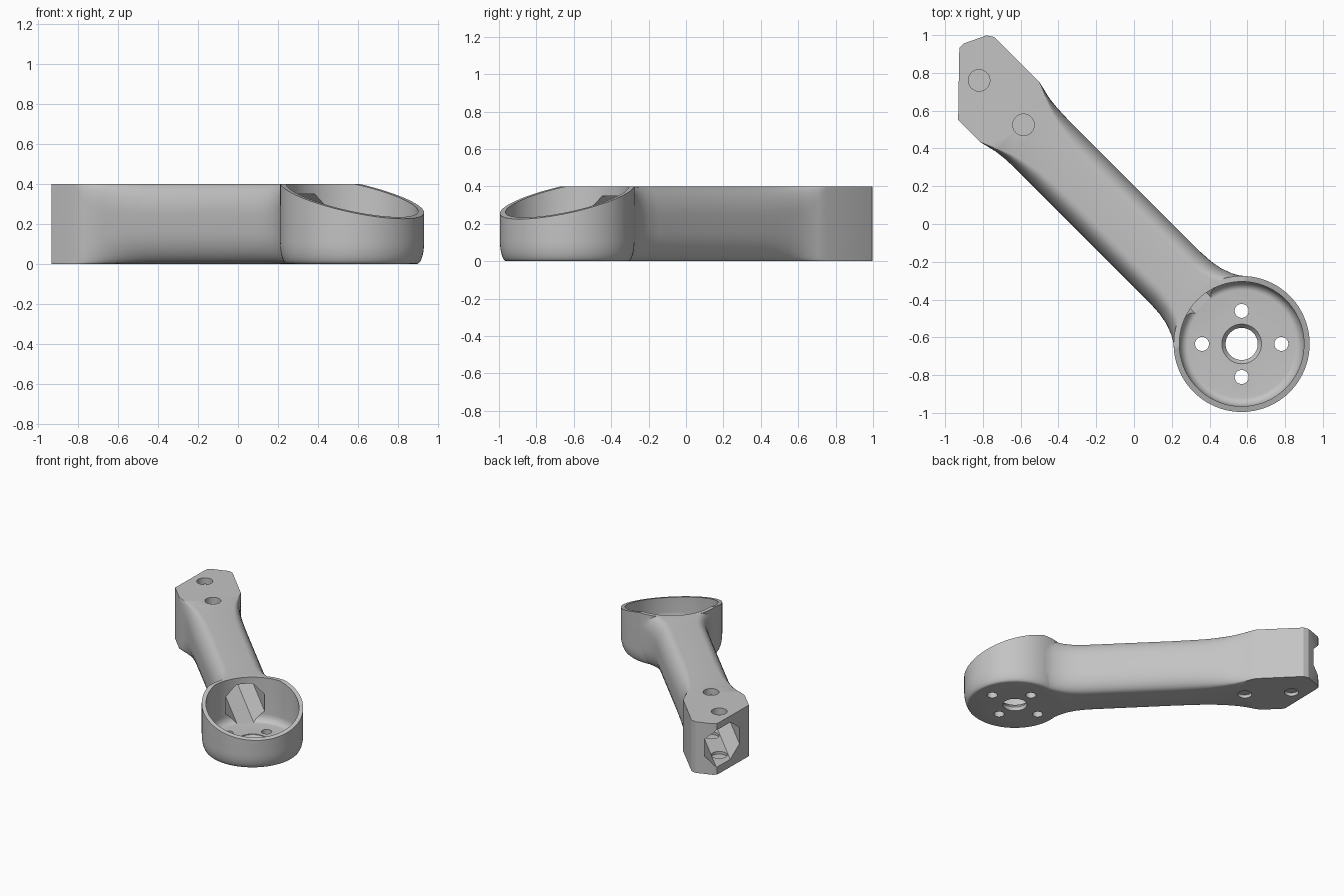
import bpy, bmesh, math
from mathutils import Vector

if "Cube" in bpy.data.objects:
    bpy.data.objects.remove(bpy.data.objects["Cube"])

CX, CY = 0.57, -0.635      # centre of the motor cup
TOP = 0.4
S = math.sqrt(0.5)


def place(u, v, z):
    """u runs along the arm away from the cup, v across it."""
    return Vector((CX + (v - u) * S, CY + (u + v) * S, z))


def solid(name, rings):
    """Closed object skinned through rings of equal point count."""
    bm = bmesh.new()
    loops = [[bm.verts.new(p) for p in ring] for ring in rings]
    n = len(loops[0])
    for a, b in zip(loops, loops[1:]):
        for i in range(n):
            j = (i + 1) % n
            bm.faces.new((a[i], a[j], b[j], b[i]))
    bm.faces.new(loops[0])
    bm.faces.new(loops[-1])
    bmesh.ops.recalc_face_normals(bm, faces=bm.faces)
    mesh = bpy.data.meshes.new(name)
    bm.to_mesh(mesh)
    bm.free()
    obj = bpy.data.objects.new(name, mesh)
    bpy.context.collection.objects.link(obj)
    return obj


def lathe(name, profile, x=CX, y=CY, n=96):
    return solid(name, [[Vector((x + r * math.cos(math.tau * i / n),
                                 y + r * math.sin(math.tau * i / n), z))
                         for i in range(n)] for r, z in profile])


def combine(target, other, operation):
    mod = target.modifiers.new(operation.lower(), "BOOLEAN")
    mod.operation = operation
    mod.solver = "EXACT"
    mod.object = other
    bpy.context.view_layer.objects.active = target
    bpy.ops.object.modifier_apply(modifier=mod.name)
    bpy.data.objects.remove(other)


def fillet(r0, r1, z0, z1, steps=8):
    """Quarter-ellipse from (r0, z0) on the floor to (r1, z1) on the wall."""
    return [(r0 + (r1 - r0) * math.sin(t), z1 + (z0 - z1) * math.cos(t))
            for t in (math.pi / 2 * i / steps for i in range(steps + 1))]


def arm_section(u, w, f, h, steps=8):
    """Flat top and bottom of half-width f, rounded sides of half-width w."""
    mid = TOP / 2
    corner = []
    for i in range(steps + 1):
        t = math.pi / 2 * i / steps
        corner.append((f + (w - f) * math.sin(t), mid - h + h * math.cos(t)))
    half = corner + [(v, -z) for v, z in reversed(corner)]
    return [place(u, v, mid + z) for v, z in half + [(-v, -z) for v, z in half]]


# Arm: swells into the cup at one end and squares off at the other
stations = [
    (0.18, 0.30, 0.25, 0.12), (0.233, 0.274, 0.215, 0.12),
    (0.265, 0.248, 0.19, 0.13), (0.30, 0.228, 0.165, 0.14),
    (0.36, 0.206, 0.13, 0.15), (0.42, 0.195, 0.11, 0.16),
    (0.50, 0.19, 0.097, 0.16), (1.13, 0.19, 0.095, 0.16),
    (1.30, 0.19, 0.101, 0.16), (1.40, 0.19, 0.11, 0.16),
    (1.50, 0.19, 0.13, 0.15), (1.575, 0.193, 0.152, 0.14),
    (1.64, 0.20, 0.18, 0.12), (1.69, 0.212, 0.205, 0.08),
    (1.735, 0.223, 0.222, 0.01), (2.40, 0.223, 0.222, 0.01),
]
arm = solid("motor_arm", [arm_section(*s) for s in stations])

# Cup body with a rounded bottom edge
cup = lathe("cup_body", fillet(0.325, 0.36, 0, 0.11) + [(0.36, TOP)])
combine(arm, cup, "UNION")

# Angled mounting end
end_outline = [(1.90, -0.3), (1.90, -0.223), (1.922, -0.2), (2.145, 0.03),
               (2.166, 0.055), (2.165, 0.085), (2.11, 0.2), (2.075, 0.223),
               (2.075, 0.3), (2.6, 0.3), (2.6, -0.3)]
combine(arm, solid("end_cutter", [[place(u, v, z) for u, v in end_outline]
                                  for z in (-0.1, 0.6)]), "DIFFERENCE")

# Slanted rim of the cup
rim_outline = [(0.264, 0.41), (0.264, 0.6), (-0.6, 0.6), (-0.6, 0.154)]
combine(arm, solid("rim_cutter", [[place(u, v, z) for u, z in rim_outline]
                                  for v in (-0.6, 0.6)]), "DIFFERENCE")

# Cup cavity with a filleted floor
FLOOR = 0.06
combine(arm, lathe("cavity_cutter", fillet(0.285, 0.33, FLOOR, 0.12)
                   + [(0.33, 0.6)]), "DIFFERENCE")

# Eight-sided wire channel through the arm
a, b, c, d = 0.14, 0.06, 0.145, 0.065
octagon = [(a, d), (b, c), (-b, c), (-a, d), (-a, -d), (-b, -c), (b, -c), (a, -d)]
combine(arm, solid("channel_cutter", [[place(u, v, 0.205 + z) for v, z in octagon]
                                      for u in (0.29, 2.5)]), "DIFFERENCE")

# Shaft hole with a chamfered seat, and four motor screw holes
combine(arm, lathe("shaft_cutter", [(0.085, -0.1), (0.085, 0.03), (0.105, 0.055),
                                    (0.105, 0.1)], n=48), "DIFFERENCE")
for dx, dy in ((0.21, 0), (-0.21, 0), (0, 0.175), (0, -0.175)):
    combine(arm, lathe("screw_cutter", [(0.037, -0.1), (0.037, 0.1)],
                       CX + dx, CY + dy, 32), "DIFFERENCE")

# Mounting holes, with a thin web left inside the lower wall
for x, y in ((-0.82, 0.76), (-0.585, 0.525)):
    for r, z0, z1 in ((0.057, 0.04, 0.6), (0.05, -0.1, 0.025)):
        combine(arm, lathe("mount_cutter", [(r, z0), (r, z1)], x, y, 40),
                "DIFFERENCE")

# Grey plastic
grey = bpy.data.materials.new("grey_plastic")
grey.use_nodes = True
color = (0.55, 0.55, 0.55, 1)
grey.diffuse_color = color
grey.node_tree.nodes["Principled BSDF"].inputs["Base Color"].default_value = color
arm.data.materials.clear()
arm.data.materials.append(grey)
for poly in arm.data.polygons:
    poly.material_index = 0

bpy.ops.object.select_all(action="DESELECT")
arm.select_set(True)
bpy.context.view_layer.objects.active = arm
bpy.ops.object.shade_smooth_by_angle(angle=math.radians(30))
